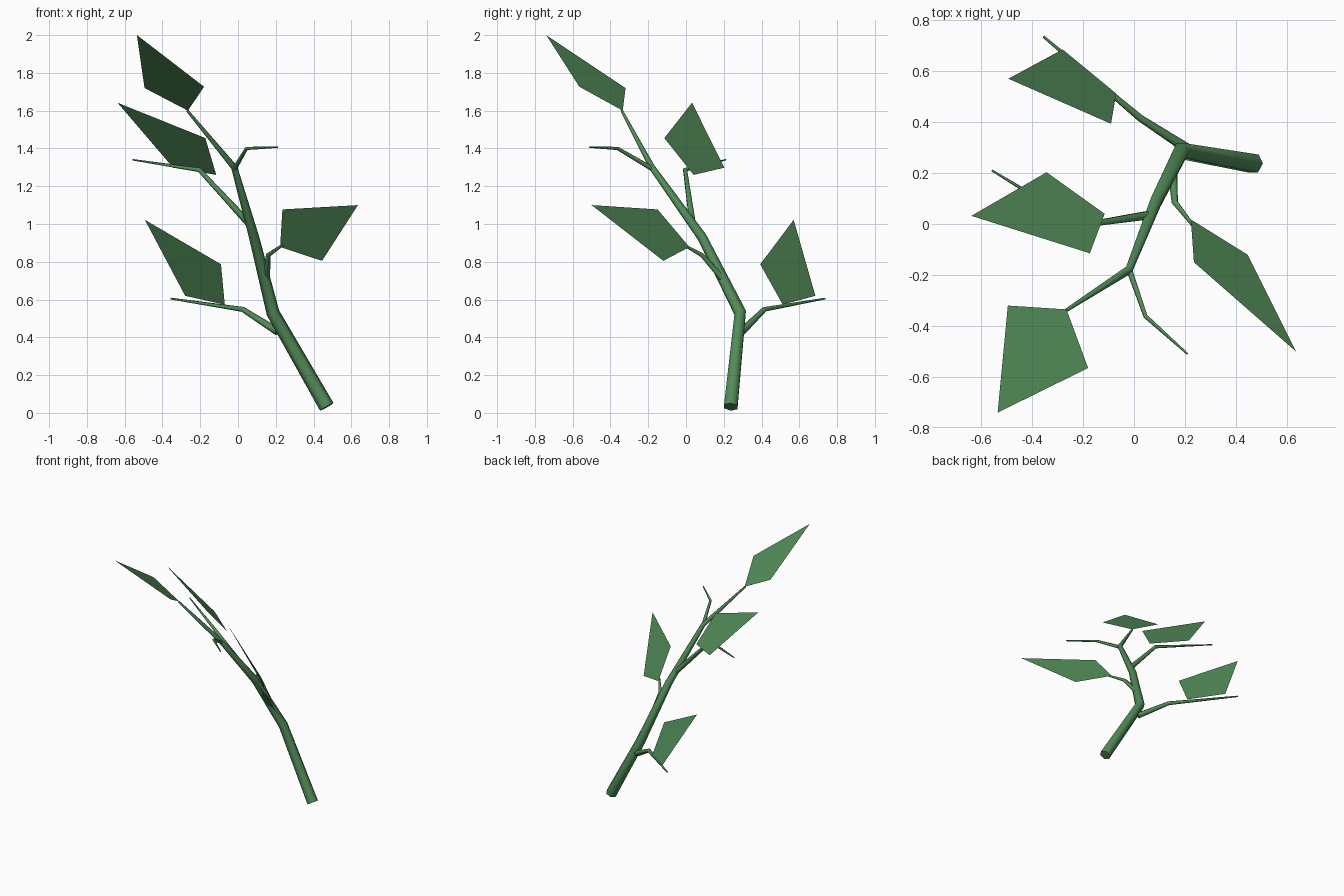
import bpy, bmesh, math
from mathutils import Vector

if "Cube" in bpy.data.objects:
    bpy.data.objects.remove(bpy.data.objects["Cube"])

green = bpy.data.materials.new("leaf_green")
green.diffuse_color = (0.085, 0.26, 0.1, 1)
green.use_nodes = True
green.node_tree.nodes["Principled BSDF"].inputs["Base Color"].default_value = green.diffuse_color


def finish(name, bm, smooth):
    mesh = bpy.data.meshes.new(name)
    bm.to_mesh(mesh)
    bm.free()
    for p in mesh.polygons:
        p.use_smooth = smooth and len(p.vertices) == 4
    mesh.materials.append(green)
    obj = bpy.data.objects.new(name, mesh)
    bpy.context.collection.objects.link(obj)


def tapered_tube(name, points, sides=6):
    """Low-poly tube through (x, y, z, radius) points with capped ends."""
    bm = bmesh.new()
    pos = [Vector(p[:3]) for p in points]
    seg = [(b - a).normalized() for a, b in zip(pos, pos[1:])]
    tangents = [seg[0]] + [(a + b).normalized() for a, b in zip(seg, seg[1:])] + [seg[-1]]
    u = tangents[0].cross(Vector((0, 1, 0))).normalized()
    rings = []
    for p, c, t in zip(points, pos, tangents):
        u = (u - t * u.dot(t)).normalized()
        v = t.cross(u)
        angles = [2 * math.pi * i / sides for i in range(sides)]
        rings.append([bm.verts.new(c + p[3] * (u * math.cos(a) + v * math.sin(a)))
                      for a in angles])
    for r0, r1 in zip(rings, rings[1:]):
        for i in range(sides):
            j = (i + 1) % sides
            bm.faces.new((r0[i], r0[j], r1[j], r1[i]))
    bm.faces.new(rings[0][::-1])
    bm.faces.new(rings[-1])
    finish(name, bm, True)


def leaf(name, corners):
    """Flat kite: base, one side, tip, other side."""
    bm = bmesh.new()
    bm.faces.new([bm.verts.new(c) for c in corners])
    finish(name, bm, False)


# Main stem, leaning and tapering to the top leaf
tapered_tube("stem", [(0.47, 0.237, 0.032, 0.041), (0.185, 0.287, 0.53, 0.035),
                      (0.085, 0.085, 0.93, 0.027), (-0.02, -0.18, 1.3, 0.017),
                      (-0.268, -0.34, 1.6, 0.007)])

# Side branches
tapered_tube("lower_branch", [(0.21, 0.295, 0.43, 0.021), (0.025, 0.415, 0.548, 0.014),
                              (-0.355, 0.735, 0.605, 0.005)])
tapered_tube("right_branch", [(0.15, 0.22, 0.68, 0.019), (0.16, 0.085, 0.835, 0.013),
                              (0.235, -0.01, 0.888, 0.007)])
tapered_tube("left_branch", [(0.06, 0.035, 1.0, 0.019), (-0.205, -0.005, 1.287, 0.012),
                             (-0.557, 0.21, 1.34, 0.004)])
tapered_tube("upper_branch", [(-0.02, -0.175, 1.29, 0.013), (0.045, -0.362, 1.4, 0.009),
                              (0.21, -0.51, 1.407, 0.004)])

# Leaves
leaf("top_leaf", [(-0.265, -0.335, 1.6), (-0.18, -0.565, 1.727),
                  (-0.535, -0.74, 2.0), (-0.495, -0.32, 1.72)])
leaf("left_leaf", [(-0.115, 0.04, 1.26), (-0.173, -0.115, 1.455),
                   (-0.638, 0.032, 1.642), (-0.343, 0.203, 1.298)])
leaf("right_leaf", [(0.223, 0.018, 0.878), (0.445, -0.12, 0.805),
                    (0.635, -0.5, 1.1), (0.235, -0.15, 1.077)])
leaf("lower_leaf", [(-0.07, 0.512, 0.573), (-0.09, 0.393, 0.787),
                    (-0.493, 0.57, 1.022), (-0.28, 0.685, 0.62)])
